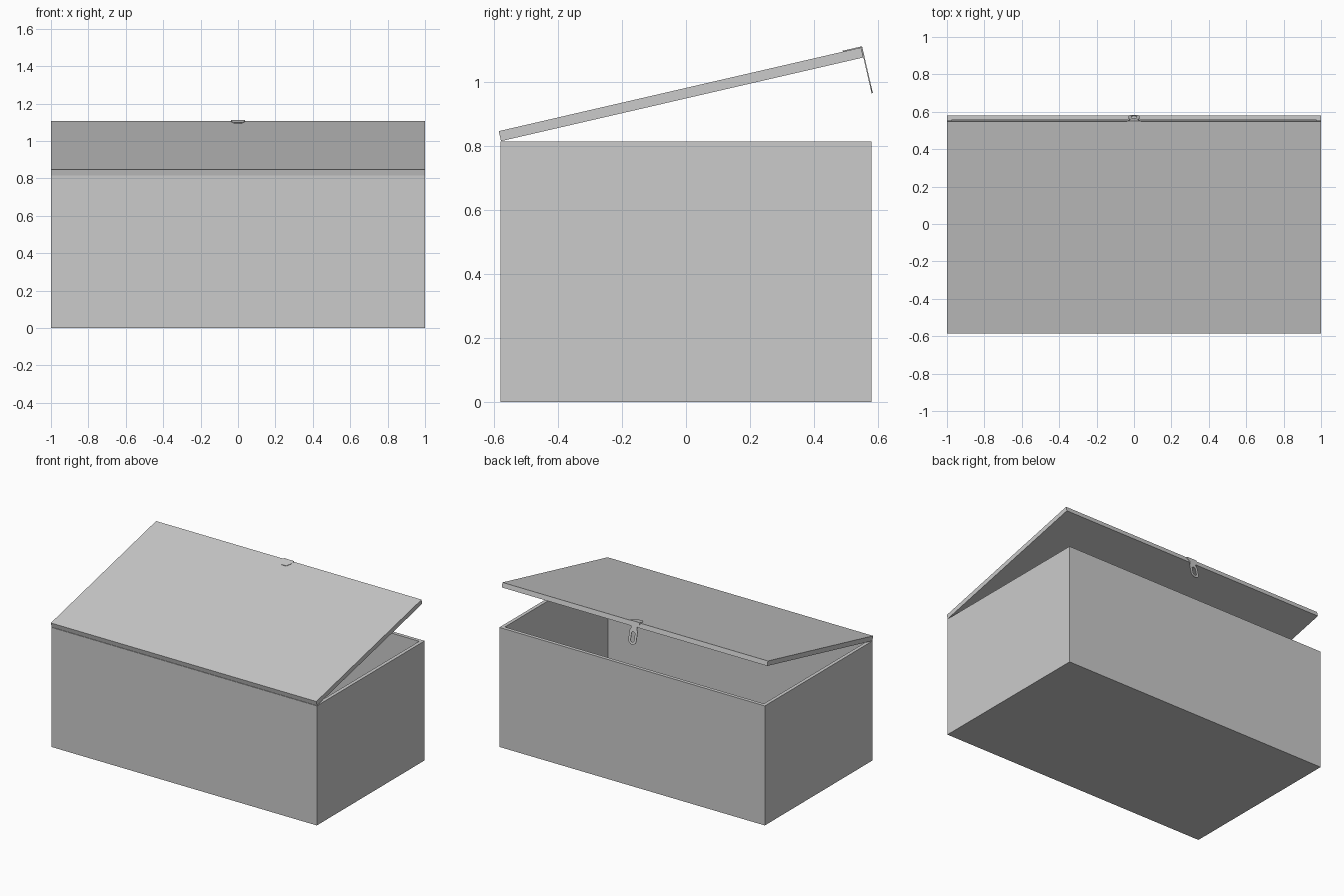
import bpy, bmesh
from math import radians, sin, cos, pi
from mathutils import Matrix, Vector

if "Cube" in bpy.data.objects:
    bpy.data.objects.remove(bpy.data.objects["Cube"])

W, D, H = 2.0, 1.16, 0.814      # box size
T = 0.034                       # wall thickness
LID_L, LID_T = 1.162, 0.032     # lid length and thickness
LID = Matrix.Translation((0, -0.578, 0.815)) @ Matrix.Rotation(radians(13), 4, 'X')


def add_object(name, bm, matrix=Matrix()):
    mesh = bpy.data.meshes.new(name)
    bmesh.ops.recalc_face_normals(bm, faces=bm.faces)
    bm.to_mesh(mesh)
    bm.free()
    ob = bpy.data.objects.new(name, mesh)
    bpy.context.collection.objects.link(ob)
    ob.matrix_world = matrix
    return ob


def cube(size, centre):
    bm = bmesh.new()
    bmesh.ops.create_cube(bm, size=1, matrix=Matrix.Translation(centre) @ Matrix.Diagonal((*size, 1)))
    return bm


def plate(name, loops, thickness, matrix):
    """Flat plate from an outline plus optional holes, made with a filled curve."""
    cu = bpy.data.curves.new(name + "_outline", 'CURVE')
    cu.dimensions = '2D'
    cu.fill_mode = 'BOTH'
    cu.extrude = thickness / 2
    for pts in loops:
        sp = cu.splines.new('POLY')
        sp.points.add(len(pts) - 1)
        for p, (x, y) in zip(sp.points, pts):
            p.co = (x, y, 0, 1)
        sp.use_cyclic_u = True
    tmp = bpy.data.objects.new(name + "_tmp", cu)
    bm = bmesh.new()
    bm.from_mesh(tmp.to_mesh())
    tmp.to_mesh_clear()
    bpy.data.objects.remove(tmp)
    bmesh.ops.remove_doubles(bm, verts=bm.verts, dist=1e-5)
    return add_object(name, bm, matrix)


def arc(r, cy, a0, a1, n=8):
    return [(r * cos(a0 + (a1 - a0) * i / n), cy + r * sin(a0 + (a1 - a0) * i / n)) for i in range(n + 1)]


# Open box: inset the top face and push it down to form the inside
bm = cube((W, D, H), (0, 0, H / 2))
top = max(bm.faces, key=lambda f: f.calc_center_median().z)
bmesh.ops.inset_region(bm, faces=[top], thickness=T)
inner = bmesh.ops.extrude_discrete_faces(bm, faces=[top])["faces"][0]
bmesh.ops.translate(bm, verts=inner.verts, vec=Vector((0, 0, T - H)))
add_object("box", bm)

# Tilted lid
add_object("lid", cube((W, LID_L, LID_T), (0, LID_L / 2, LID_T / 2)), LID)

# Hasp: tapered tab on top of the lid
PT = 0.004
tab = [(-0.037, 0), (0.037, 0), (0.037, -0.03), (0.02, -0.062), (-0.02, -0.062), (-0.037, -0.03)]
plate("hasp_tab", [tab], PT, LID @ Matrix.Translation((0, LID_L + PT, LID_T + PT / 2 - 0.001)))

# Hasp: hanging strap with rounded, slotted end
right = [(0.037, 0.035), (0.037, 0.022), (0.022, 0.005), (0.022, -0.01), (0.03, -0.028)]
outer = right + arc(0.03, -0.085, 0, -pi) + [(-x, y) for x, y in reversed(right)]
slot = arc(0.013, -0.085, 0, -pi) + arc(0.013, -0.045, pi, 0)
plate("hasp_strap", [outer, slot], PT,
      LID @ Matrix.Translation((0, LID_L + PT / 2, 0)) @ Matrix.Rotation(radians(90), 4, 'X'))
